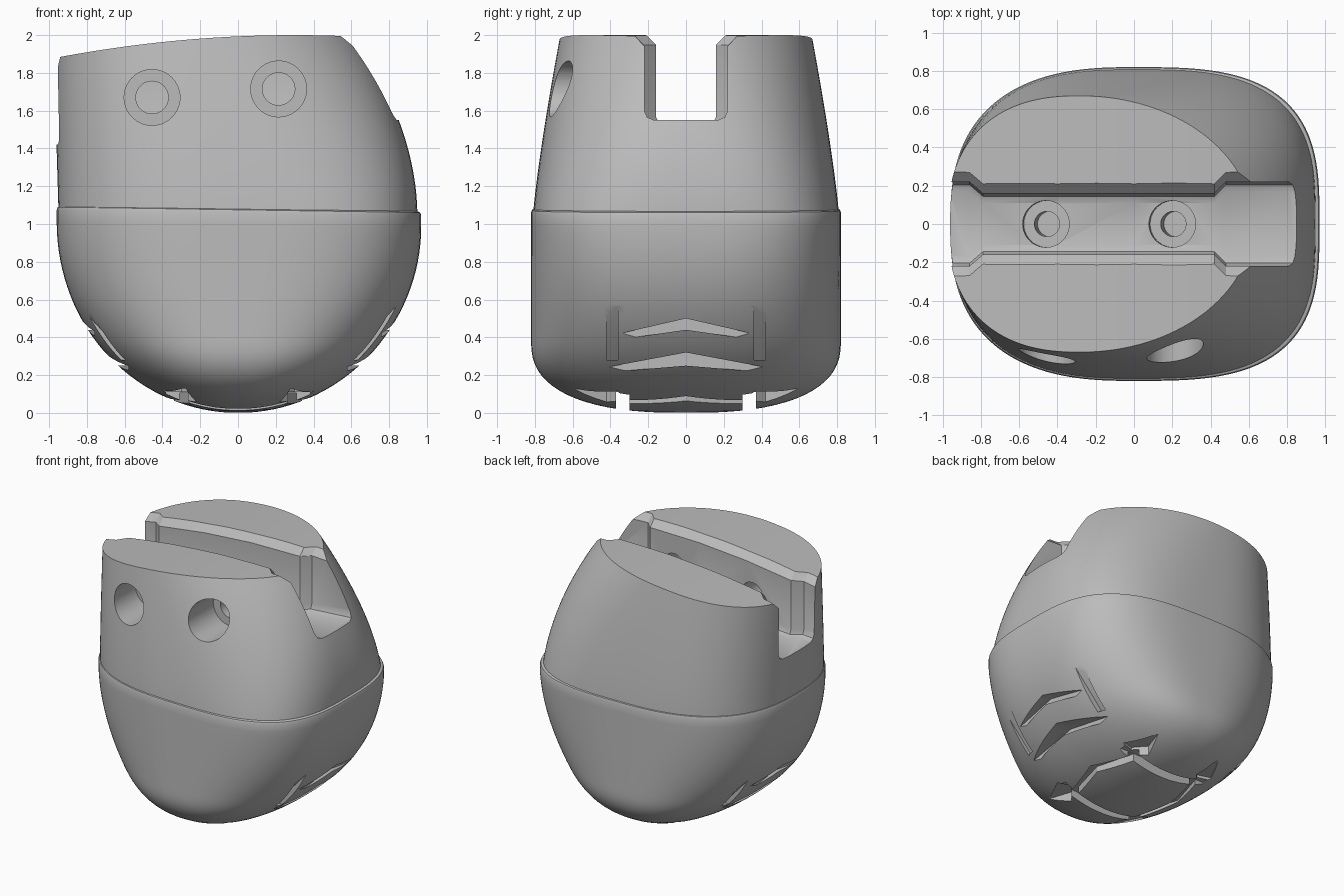
import bpy, bmesh
from math import sin, cos, pi, atan
from mathutils import Matrix, Vector

cube = bpy.data.objects.get("Cube")
if cube:
    bpy.data.objects.remove(cube)

grey = bpy.data.materials.new("plain grey")
grey.use_nodes = True
grey.diffuse_color = (0.5, 0.5, 0.5, 1)
grey.node_tree.nodes["Principled BSDF"].inputs["Base Color"].default_value = (0.5, 0.5, 0.5, 1)
N = 128


def lerp(a, b, t):
    return a + (b - a) * t


def finish(name, bm):
    bmesh.ops.recalc_face_normals(bm, faces=bm.faces)
    mesh = bpy.data.meshes.new(name)
    bm.to_mesh(mesh)
    bm.free()
    ob = bpy.data.objects.new(name, mesh)
    bpy.context.collection.objects.link(ob)
    mesh.materials.append(grey)
    return ob


def loft(name, rings, strips=False):
    """Skin closed rings; strips caps the ends with bands parallel to y."""
    bm = bmesh.new()
    vs = [[bm.verts.new(p) for p in r] for r in rings]
    n = len(rings[0])
    for a, b in zip(vs, vs[1:]):
        for i in range(n):
            j = (i + 1) % n
            bm.faces.new((a[i], a[j], b[j], b[i]))
    for r in (vs[0], vs[-1]):
        if strips:
            for i in range(n // 2):
                quad = [r[i], r[i + 1], r[n - i - 1], r[(n - i) % n]]
                bm.faces.new(list(dict.fromkeys(quad)))
        else:
            bm.faces.new(r)
    return finish(name, bm)


def prism(name, pts, axis, lo, hi):
    """Extrude a 2D outline along one axis."""
    def put(p, h):
        q = list(p)
        q.insert(axis, h)
        return q
    return loft(name, [[put(p, lo) for p in pts], [put(p, hi) for p in pts]])


def cylinder(name, radius, start, direction, length):
    bm = bmesh.new()
    d = Vector(direction).normalized()
    m = Matrix.Translation(Vector(start) + d * length / 2) @ d.to_track_quat('Z', 'Y').to_matrix().to_4x4()
    bmesh.ops.create_cone(bm, cap_ends=True, segments=40, radius1=radius, radius2=radius, depth=length, matrix=m)
    return finish(name, bm)


def section(c, left, right, b, nl, nr):
    """Rounded outline, with its own corner roundness at each end."""
    pts = []
    for i in range(N):
        co, si = cos(2 * pi * i / N), sin(2 * pi * i / N)
        n, a = (nr, right - c) if co > 0 else (nl, c - left)
        x = c + a * abs(co) ** (2 / n) * (1 if co > 0 else -1)
        y = b * abs(si) ** (2 / n) * (1 if si > 0 else -1)
        pts.append((x, 0 if i in (0, N // 2) else y))
    return pts


def cut(target, cutter):
    cutter.hide_render = True
    mod = target.modifiers.new("cut", 'BOOLEAN')
    mod.object, mod.operation, mod.solver = cutter, 'DIFFERENCE', 'EXACT'
    bpy.ops.object.select_all(action='DESELECT')
    bpy.context.view_layer.objects.active = target
    target.select_set(True)
    bpy.ops.object.modifier_apply(modifier=mod.name)
    bpy.data.objects.remove(cutter)


def smooth(ob):
    bpy.ops.object.select_all(action='DESELECT')
    bpy.context.view_layer.objects.active = ob
    ob.select_set(True)
    bpy.ops.object.shade_smooth_by_angle(angle=0.5)


# Lower bowl: round when seen from the front, box-like from the side
def bowl_ring(z, a, scale=1.0):
    b = 0.82 * (1 - max(0, 1 - z / 0.38) ** 2.5) ** 0.4
    t = min(1, z)
    pts = section(0, -0.96 * a * scale, 0.97 * a * scale, b * scale,
                  lerp(2.2, 2.6, t), lerp(2.2, 3.1, t))
    return [(x, y, z - 0.013 * x * max(0, z - 0.5) * 2) for x, y in pts]


steps = 32
rings = []
for k in range(1, steps + 1):
    t = (k / steps) * pi / 2
    rings.append(bowl_ring(1 - cos(t), sin(t)))
rings += [bowl_ring(1.06, 1), bowl_ring(1.075, 1, 0.994), bowl_ring(1.083, 1, 0.975)]
bowl = loft("lower_bowl", rings, strips=True)

# Tread grooves on both ends of the bowl
for s in (-1, 1):
    for peak, fall, thick, depth in ((0.5, 0.11, 0.06, 0.76), (0.32, 0.09, 0.07, 0.58)):
        y = 0.48
        outline = [(-y, peak - fall), (0, peak), (y, peak - fall),
                   (y, peak - fall - 0.02), (0, peak - thick), (-y, peak - fall - 0.02)]
        cut(bowl, prism("chevron_cutter", outline, 0, *sorted((s * depth, s * 1.2))))
    for y in (-0.39, 0.39):
        outline = [(s * 0.58, 0.28), (s * 0.87, 0.6), (s * 1.1, 0.6), (s * 1.1, 0.28)]
        cut(bowl, prism("upright_cutter", outline, 1, y - 0.03, y + 0.03))

# Panel grooves under the bowl
for s in (-1, 1):
    cut(bowl, prism("side_groove_cutter", [(-0.38, s * 0.3), (0.38, s * 0.3), (0.38, s * 0.37), (-0.38, s * 0.37)],
                    2, -0.2, 0.11))
    end = [(s * x, y) for x, y in ((0.4, 0), (0.3, 0.33), (0.25, 0.33), (0.34, 0), (0.25, -0.33), (0.3, -0.33))]
    cut(bowl, prism("end_groove_cutter", end, 2, -0.2, 0.105))
    for w in (-1, 1):
        tail = [(s * 0.3, w * 0.33), (s * 0.4, w * 0.36), (s * 0.28, w * 0.6), (s * 0.22, w * 0.42)]
        cut(bowl, prism("tail_groove_cutter", tail, 2, -0.2, 0.13))
smooth(bowl)


# Upper block: tapers to a gently arched top
def top_z(x):
    return 2.0 - 0.075 * (x - 0.3) ** 2


rings = []
for k in range(17):
    t = k / 16
    pts = section(-0.28 * t, -0.95 - 0.025 * t, 0.95 - 0.33 * t * t, 0.81 - 0.14 * t ** 1.2,
                  lerp(2.6, 2.4, t), lerp(3.1, 2.0, t))
    rings.append([(x, y, lerp(1.045 - 0.013 * x, top_z(x), t)) for x, y in pts])
block = loft("upper_block", rings, strips=True)


# Slot along x: sloping floor, rounded floor corners, bevelled lips, wider ends
def floor_z(x):
    return 1.49 + 0.072 * x


stations = [(-1.2, 0.22), (-0.86, 0.22), (-0.79, 0.16), (-0.4, 0.16), (0, 0.16),
            (0.42, 0.16), (0.48, 0.22), (0.8, 0.22), (1.2, 0.22)]
rings = []
for x, w in stations:
    f, h = floor_z(x), top_z(x)
    half = [(w - 0.05, f), (w - 0.015, f + 0.015), (w, f + 0.05), (w, h - 0.05), (w + 0.15, h + 0.1)]
    rings.append([(x, y, z) for y, z in half] + [(x, -y, z) for y, z in reversed(half)])
cut(block, loft("slot_cutter", rings))

# Cross holes in the front and sockets in the slot floor
for x, z in ((-0.455, 1.67), (0.215, 1.715)):
    cut(block, cylinder("counterbore_cutter", 0.148, (x, -1, z), (0, 1, 0), 0.6))
    cut(block, cylinder("cross_hole_cutter", 0.086, (x, -1, z), (0, 1, 0), 0.95))
up = Vector((-0.072, 0, 1))
for x in (-0.46, 0.2):
    seat = Vector((x, 0, floor_z(x))) + up * 0.05
    cut(block, cylinder("socket_cutter", 0.122, seat, -up, 0.13))
    cut(block, cylinder("bolt_hole_cutter", 0.066, seat, -up, 0.35))
smooth(block)
